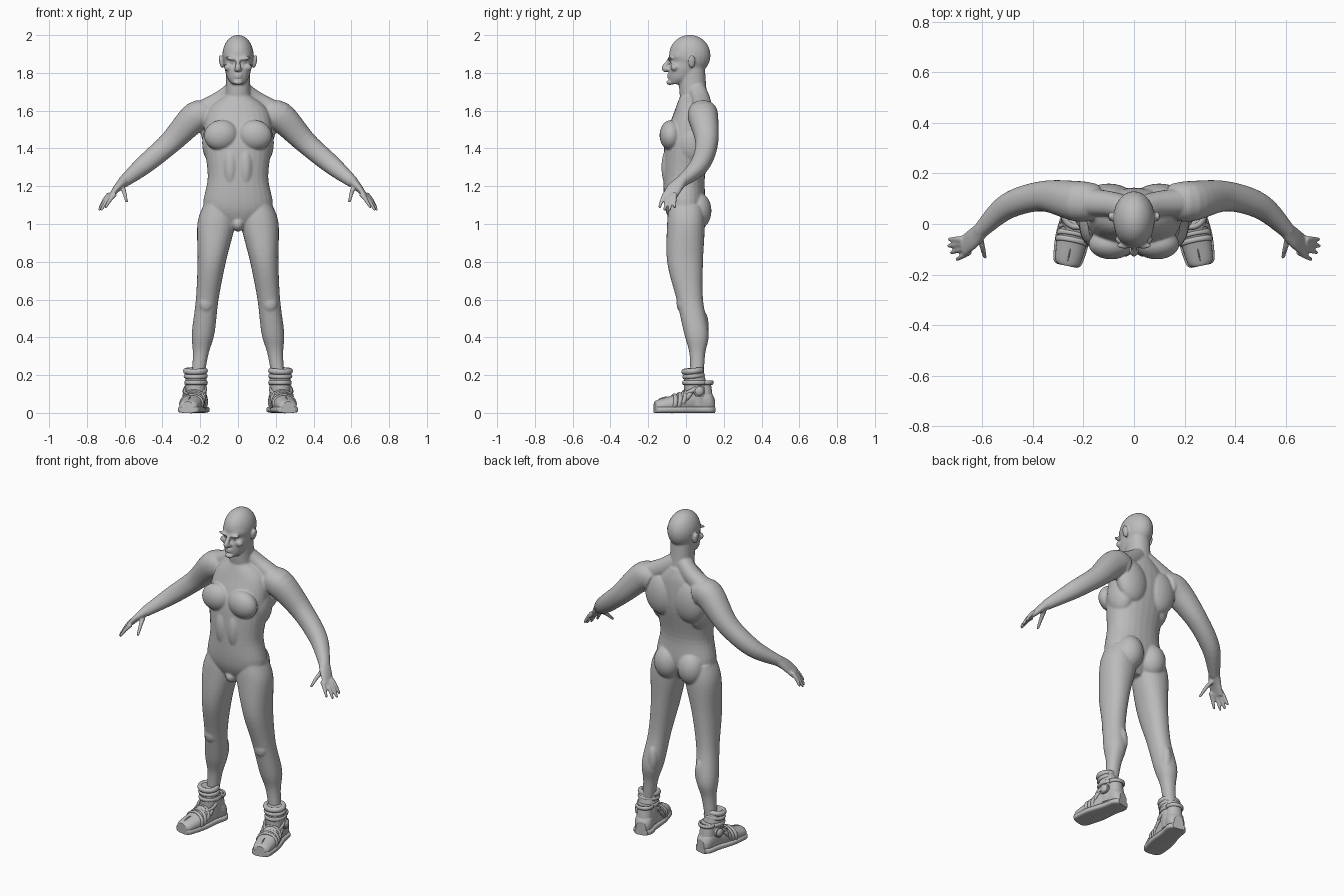
import bpy, bmesh, math
from mathutils import Vector, Matrix

cube = bpy.data.objects.get("Cube")
if cube:
    bpy.data.objects.remove(cube, do_unlink=True)

X, Y, Z = Matrix.Identity(3)
colour = (0.5, 0.5, 0.5, 1)
grey = bpy.data.materials.new("plain grey")
grey.use_nodes = True
grey.diffuse_color = colour
grey.node_tree.nodes["Principled BSDF"].inputs["Base Color"].default_value = colour


def spline(rows, steps=6):
    """Smooth curve through rows of numbers."""
    rows = [Vector(row) for row in rows]
    last = len(rows) - 1
    points = []
    for i in range(last):
        before, start, end, after = rows[max(i - 1, 0)], rows[i], rows[i + 1], rows[min(i + 2, last)]
        leave, arrive = (end - before) / 2, (after - start) / 2
        for step in range(steps):
            t = step / steps
            ease = t * t * (3 - 2 * t)
            points.append(start.lerp(end, ease) + leave * t * (1 - t) ** 2 - arrive * t * t * (1 - t))
    return points + [rows[last]]


def loft(bm, rows, ref=X, normal=None, power=2.2, sides=28):
    """Skin rounded sections: centre, radius along ref, optional other radius."""
    points = spline(rows)
    rings = []
    for i, point in enumerate(points):
        ahead, behind = points[min(i + 1, len(points) - 1)], points[max(i - 1, 0)]
        along = normal or (ahead.xyz - behind.xyz).normalized()
        across = (ref - along * ref.dot(along)).normalized()
        other = along.cross(across)
        ring = []
        for side in range(sides):
            angle = math.tau * side / sides
            c, s = (math.copysign(abs(v) ** (2 / power), v) for v in (math.cos(angle), math.sin(angle)))
            ring.append(bm.verts.new(point.xyz + across * c * point[3] + other * s * point[-1]))
        rings.append(ring)
    for low, high in zip(rings, rings[1:]):
        for k in range(sides):
            bm.faces.new((low[k], low[k - 1], high[k - 1], high[k]))
    bm.faces.new(rings[0])
    bm.faces.new(rings[-1])


def column(bm, rows, lean=lambda z: 0):
    """Upright loft from height, half width, front and back."""
    loft(bm, [(lean(z), (front + back) / 2, z, half, (back - front) / 2)
              for z, half, front, back in rows], normal=Z)


def ball(bm, centre, radii, tilt=0):
    matrix = Matrix.LocRotScale(Vector(centre), Matrix.Rotation(tilt, 3, 'Y'), Vector(radii))
    bmesh.ops.create_uvsphere(bm, u_segments=24, v_segments=16, radius=1, matrix=matrix)


def hoop(bm, centre, wide, deep, band, thick, tilt=0, segments=36, corners=8):
    """Strap: an oval loop tilted about x."""
    matrix = Matrix.Translation(centre) @ Matrix.Rotation(tilt, 4, 'X')
    rings = []
    for i in range(segments):
        around = math.tau * i / segments
        ring = []
        for j in range(corners):
            angle = math.tau * j / corners
            out = thick * math.cos(angle)
            spot = Vector(((wide + out) * math.cos(around), (deep + out) * math.sin(around),
                           band * math.sin(angle)))
            ring.append(bm.verts.new(matrix @ spot))
        rings.append(ring)
    for i in range(segments):
        for j in range(corners):
            bm.faces.new((rings[i - 1][j - 1], rings[i][j - 1], rings[i][j], rings[i - 1][j]))


def finish(bm, name):
    bmesh.ops.recalc_face_normals(bm, faces=bm.faces)
    for face in bm.faces:
        face.smooth = len(face.verts) <= 4
    mesh = bpy.data.meshes.new(name)
    bm.to_mesh(mesh)
    bm.free()
    mesh.materials.append(grey)
    thing = bpy.data.objects.new(name, mesh)
    bpy.context.collection.objects.link(thing)
    return thing


body = bmesh.new()

# Shoulder slope, arm and palm
loft(body, [(.03, .06, 1.7, .05), (.1, .08, 1.65, .05), (.24, .09, 1.57, .06)], ref=Y)
loft(body, [(.15, .09, 1.56, .07), (.22, .09, 1.57, .08), (.36, .11, 1.43, .06),
            (.5, .07, 1.31, .05), (.61, -.03, 1.22, .03)], ref=Y)
loft(body, [(.6, -.02, 1.23, .03, .03), (.64, -.06, 1.19, .04, .02), (.68, -.09, 1.14, .04, .01)], ref=Y)

# Thumb, then fingers fanned from first to last
digits = [(Vector((.61, -.05, 1.19)), Vector((.59, -.13, 1.12)))]
for i in range(4):
    fan = i / 3
    arch = Vector((.01, 0, -.01)) * math.sin(math.pi * fan)
    base = Vector((.65, -.11, 1.16)).lerp(Vector((.68, -.06, 1.16)), fan)
    tip = Vector((.7, -.14, 1.09)).lerp(Vector((.73, -.06, 1.09)), fan)
    digits.append((base + arch, tip + arch * 1.5))
for base, tip in digits:
    knuckle = base.lerp(tip, .5) + Z * .006
    loft(body, [(*base, .013), (*knuckle, .011), (*tip, .008)], ref=Y, sides=14)
    ball(body, tip, [.008] * 3)

# Leg, leaning outward towards the foot
column(body, [(1.1, .08, -.09, .09), (1, .1, -.1, .1), (.8, .075, -.1, .09), (.6, .06, -.05, .09),
              (.42, .06, -.01, .12), (.3, .04, .02, .1), (.1, .03, .02, .09)], lambda z: .235 - .12 * z)
ball(body, (.17, -.02, .58), (.04, .03, .05))
ball(body, (.16, .09, .46), (.03, .03, .08))

# Chest, back, side, seat and belly muscles
ball(body, (.09, -.08, 1.47), (.09, .06, .08), .2)
ball(body, (.1, .1, 1.5), (.1, .06, .13), .1)
ball(body, (.12, .03, 1.43), (.07, .09, .12))
ball(body, (.08, .06, 1.07), (.08, .075, .1))
ball(body, (.04, -.09, 1.3), (.04, .04, .11))

# Brow, eye, cheek, nostril and ear
ball(body, (.035, -.085, 1.876), (.034, .014, .009), -.1)
ball(body, (.03, -.07, 1.857), (.015, .014, .01))
ball(body, (.05, -.06, 1.83), (.024, .022, .02), .3)
ball(body, (.013, -.1, 1.82), (.009, .012, .009))
ball(body, (.09, .03, 1.86), (.01, .02, .036), .2)

# Copy all of that to the other side
copy = bmesh.ops.duplicate(body, geom=body.verts[:] + body.edges[:] + body.faces[:])["geom"]
bmesh.ops.scale(body, vec=(-1, 1, 1), verts=[v for v in copy if isinstance(v, bmesh.types.BMVert)])

# Torso and neck
column(body, [(.97, .06, -.06, .04), (1.08, .18, -.11, .1), (1.25, .16, -.12, .1),
              (1.45, .18, -.11, .14), (1.6, .16, -.06, .14), (1.68, .07, -.03, .12)])
column(body, [(1.6, .08, -.02, .13), (1.7, .066, -.035, .11), (1.83, .065, -.04, .1)])
ball(body, (0, -.05, 1), (.035, .05, .04))

# Skull, face, nose, lips and chin
ball(body, (0, .02, 1.893), (.083, .11, .108))
column(body, [(1.74, .03, -.085, -.02), (1.77, .055, -.09, .04), (1.82, .07, -.09, .08),
              (1.86, .075, -.08, .1), (1.89, .08, -.09, .11), (1.93, .07, -.08, .1)])
loft(body, [(0, -.08, 1.88, .01), (0, -.1, 1.85, .012), (0, -.115, 1.825, .015), (0, -.1, 1.81, .012)])
for z, radii in ((1.79, (.026, .015, .007)), (1.777, (.023, .015, .007)), (1.75, (.025, .02, .014))):
    ball(body, (0, -.085, z), radii)

# Blend the body into one skin
skin = finish(body, "body")
blend = skin.modifiers.new("blend", 'REMESH')
blend.mode = 'VOXEL'
blend.voxel_size = .0055
blend.use_smooth_shade = True
soften = skin.modifiers.new("soften", 'SMOOTH')
soften.factor = .5
soften.iterations = 5

# Boots: built toe forward at the ankle, turned outward and mirrored
turn_out = Matrix.Translation((.222, .05, 0)) @ Matrix.Rotation(.2, 4, 'Z')


def boot_part(bm, name):
    bmesh.ops.transform(bm, matrix=turn_out, verts=bm.verts)
    mirror = finish(bm, name).modifiers.new("mirror", 'MIRROR')
    mirror.use_mirror_merge = False


# Foot sections: distance along, half width, height
foot = [(-.22, .03, .06), (-.2, .05, .07), (-.1, .06, .1), (0, .05, .14), (.07, .05, .12), (.1, .03, .08)]
upper = bmesh.new()
loft(upper, [(0, y, tall / 2, half, tall / 2) for y, half, tall in foot], normal=Y)
column(upper, [(.04, .05, -.06, .08), (.1, .054, -.06, .07), (.23, .056, -.06, .04)])
boot_part(upper, "boot_upper")

sole = bmesh.new()
loft(sole, [(0, y, .017, half + .008, .017) for y, half, tall in foot], normal=Y, power=4)
boot_part(sole, "boot_sole")

collar = bmesh.new()
hoop(collar, (0, -.015, .222), .052, .046, .016, .014, .1)
hoop(collar, (0, -.01, .195), .054, .05, .012, .01, .1)
boot_part(collar, "boot_collar")

# Straps climb from the toes and level off round the ankle
straps = bmesh.new()
for i in range(6):
    climb = i / 5
    hoop(straps, (0, -.12 * (1 - climb), .05 + .11 * climb ** 2), .06 - .005 * climb,
         .046 + .018 * climb, .012, .007, 1.4 * (1 - climb ** 2))
boot_part(straps, "boot_straps")

# Heel tab, toe seam and side buckle
trim = bmesh.new()
column(trim, [(.03, .046, 0, .1), (.1, .046, 0, .09), (.17, .04, 0, .08)])
for z in (.07, .16):
    hoop(trim, (0, .05, z), .045, .04, .012, .007)
ball(trim, (0, -.16, .05), (.004, .05, .036))
ball(trim, (.056, .01, .115), (.018, .026, .026))
loft(trim, [(.04, .01, .115, .03), (.062, .01, .115, .03)], ref=Y, normal=X)
boot_part(trim, "boot_trim")
